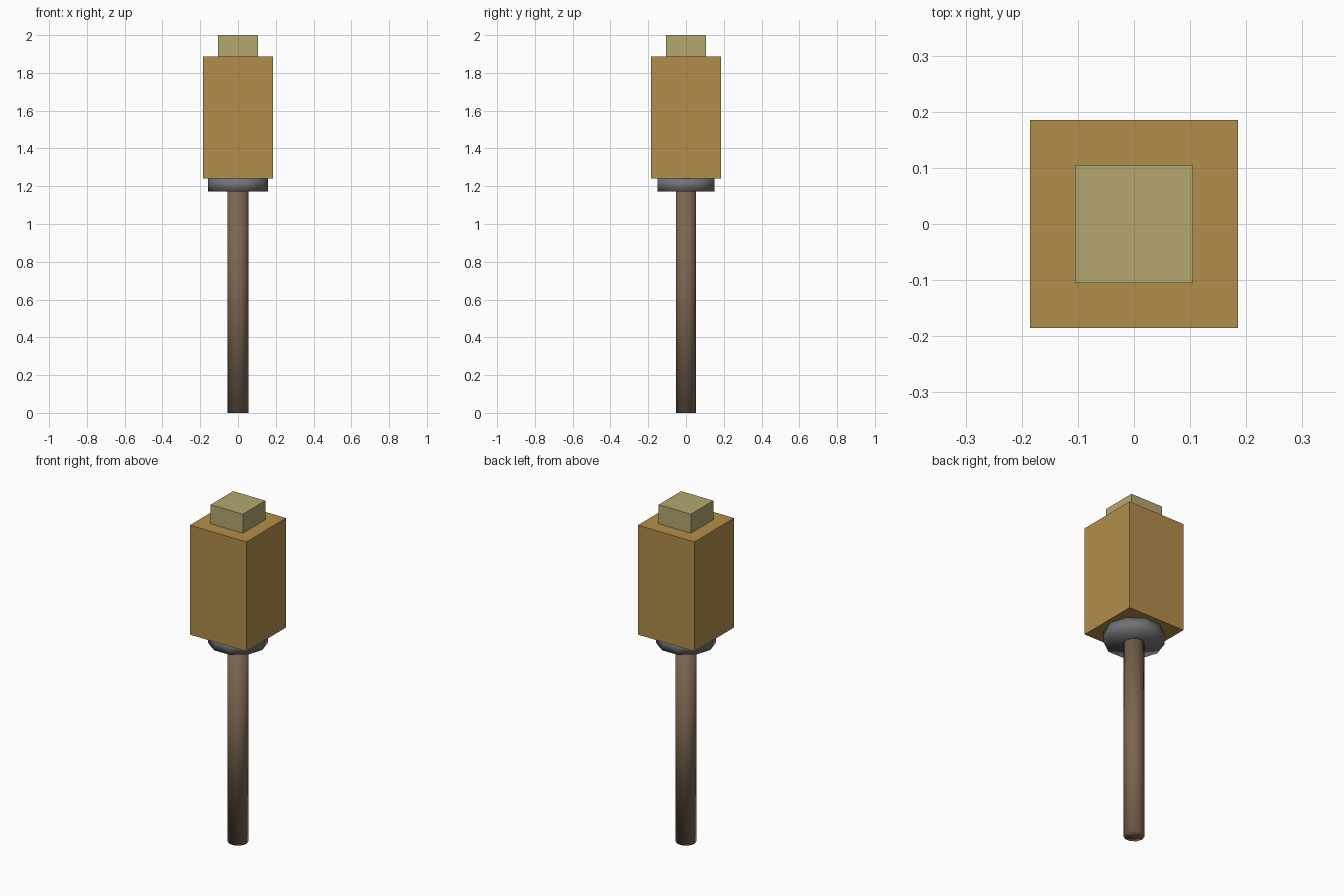
import bpy
from math import pi

if "Cube" in bpy.data.objects:
    bpy.data.objects.remove(bpy.data.objects["Cube"])


def paint(obj, name, color):
    mat = bpy.data.materials.new(name)
    mat.diffuse_color = (*color, 1)
    mat.use_nodes = True
    mat.node_tree.nodes["Principled BSDF"].inputs["Base Color"].default_value = mat.diffuse_color
    obj.data.materials.append(mat)


def block(name, half, z0, z1, color):
    bpy.ops.mesh.primitive_cube_add(size=1, location=(0, 0, (z0 + z1) / 2))
    obj = bpy.context.object
    obj.name = name
    obj.scale = (2 * half, 2 * half, z1 - z0)
    bpy.ops.object.transform_apply(location=False, rotation=False, scale=True)
    paint(obj, name + "_paint", color)


def rod(name, radius, z0, z1, sides, color):
    # a corner of the polygon points along +x
    bpy.ops.mesh.primitive_cylinder_add(vertices=sides, radius=radius, depth=z1 - z0,
                                        end_fill_type='TRIFAN',
                                        location=(0, 0, (z0 + z1) / 2),
                                        rotation=(0, 0, pi / 2))
    obj = bpy.context.object
    obj.name = name
    bpy.ops.object.transform_apply(location=False, rotation=True, scale=False)
    bpy.ops.object.shade_smooth()
    paint(obj, name + "_paint", color)


# handle and the collar under the head
rod("handle", 0.056, 0, 1.173, 10, (0.20, 0.13, 0.08))
rod("collar", 0.16, 1.173, 1.242, 10, (0.17, 0.17, 0.18))

# square head with a smaller cap on top
block("head", 0.185, 1.242, 1.888, (0.45, 0.27, 0.07))
block("cap", 0.105, 1.888, 2.0, (0.46, 0.39, 0.16))
